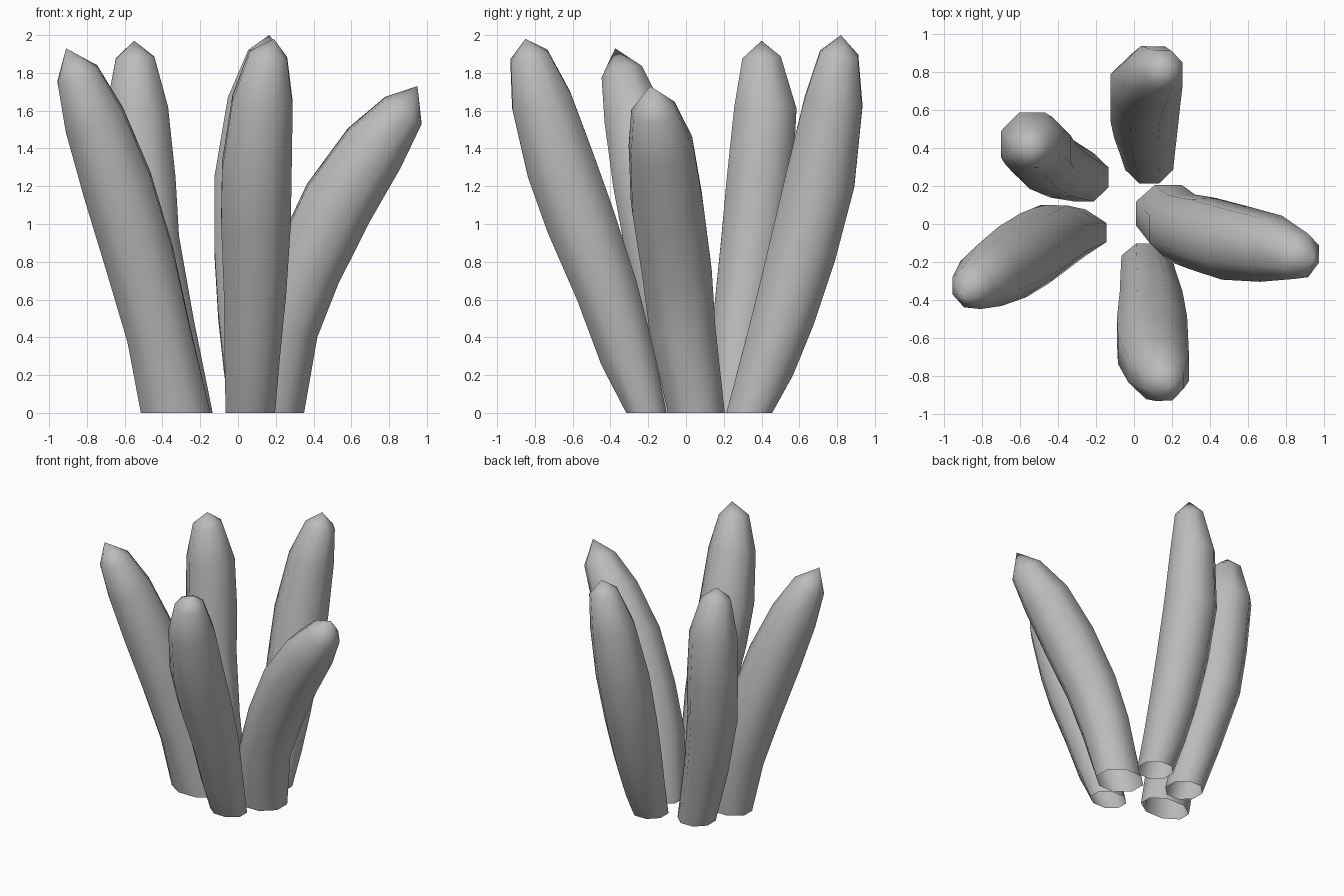
import bpy
import bmesh
import math
from mathutils import Vector

if "Cube" in bpy.data.objects:
    bpy.data.objects.remove(bpy.data.objects["Cube"], do_unlink=True)

SIDES = 8

# Single plain grey for every stalk
grey = bpy.data.materials.new("plain_grey")
grey.use_nodes = True
colour = (0.5, 0.5, 0.5, 1)
grey.diffuse_color = colour
grey.node_tree.nodes["Principled BSDF"].inputs["Base Color"].default_value = colour


def ring_points(centre, tangent, rx, ry):
    """Octagonal cross-section at right angles to the tangent."""
    across = Vector((1, 0, 0))
    across = (across - tangent * across.dot(tangent)).normalized()
    other = tangent.cross(across)
    for i in range(SIDES):
        angle = math.tau * (i + 0.5) / SIDES
        yield centre + across * rx * math.cos(angle) + other * ry * math.sin(angle)


def stalk(name, base_depth, tip, path):
    """Open-bottomed curved tube; path holds centre x, y, z and radius."""
    bm = bmesh.new()
    centres = [Vector(p[:3]) for p in path] + [Vector(tip)]
    rings = []
    for k, (x, y, z, radius) in enumerate(path):
        # The foot is cut level with the ground
        if k == 0:
            tangent = Vector((0, 0, 1))
        else:
            tangent = (centres[k + 1] - centres[k - 1]).normalized()
        swell = 1.05
        depth = base_depth if k == 0 else radius
        pts = ring_points(centres[k], tangent, radius * swell, depth * swell)
        rings.append([bm.verts.new(p) for p in pts])

    # Side walls
    for low, high in zip(rings, rings[1:]):
        for i in range(SIDES):
            j = (i + 1) % SIDES
            bm.faces.new((low[i], low[j], high[j], high[i]))

    # Pointed tip
    point = bm.verts.new(tip)
    for i in range(SIDES):
        bm.faces.new((rings[-1][i], rings[-1][(i + 1) % SIDES], point))

    for face in bm.faces:
        face.smooth = True
    mesh = bpy.data.meshes.new(name)
    bm.to_mesh(mesh)
    bm.free()
    mesh.materials.append(grey)
    obj = bpy.data.objects.new(name, mesh)
    bpy.context.collection.objects.link(obj)
    return obj


stalk("front_stalk", .11, (.19, -.85, 1.98), [
    (.065, -.21, 0, .135), (.075, -.31, .3, .15), (.09, -.42, .65, .17),
    (.095, -.56, 1.02, .19), (.1, -.66, 1.3, .19), (.13, -.765, 1.65, .165),
    (.16, -.83, 1.89, .105)])

stalk("back_stalk", .125, (.165, .82, 2), [
    (.08, .335, 0, .13), (.07, .43, .25, .15), (.06, .52, .52, .17),
    (.055, .615, .85, .185), (.06, .71, 1.23, .19), (.1, .78, 1.64, .16),
    (.155, .81, 1.9, .105)])

stalk("right_stalk", .125, (-.91, -.375, 1.93), [
    (-.33, -.045, 0, .19), (-.42, -.07, .42, .175), (-.525, -.13, .83, .19),
    (-.64, -.2, 1.21, .19), (-.76, -.27, 1.55, .165), (-.85, -.335, 1.79, .115)])

stalk("back_right_stalk", .13, (-.55, .4, 1.97), [
    (-.265, .245, 0, .135), (-.38, .29, .45, .155), (-.48, .355, .9, .175),
    (-.505, .39, 1.23, .18), (-.535, .42, 1.61, .17), (-.545, .4, 1.88, .105)])

stalk("left_stalk", .155, (.95, -.19, 1.73), [
    (.18, .055, 0, .175), (.25, -.02, .45, .18), (.36, -.05, .76, .19),
    (.53, -.1, 1.11, .195), (.72, -.13, 1.4, .175), (.875, -.17, 1.6, .12)])

# Smooth shading that keeps the sharp tips crisp
bpy.ops.object.select_all(action="DESELECT")
for obj in bpy.data.objects:
    if obj.name.endswith("stalk"):
        obj.select_set(True)
        bpy.context.view_layer.objects.active = obj
bpy.ops.object.shade_smooth_by_angle(angle=math.radians(60))
